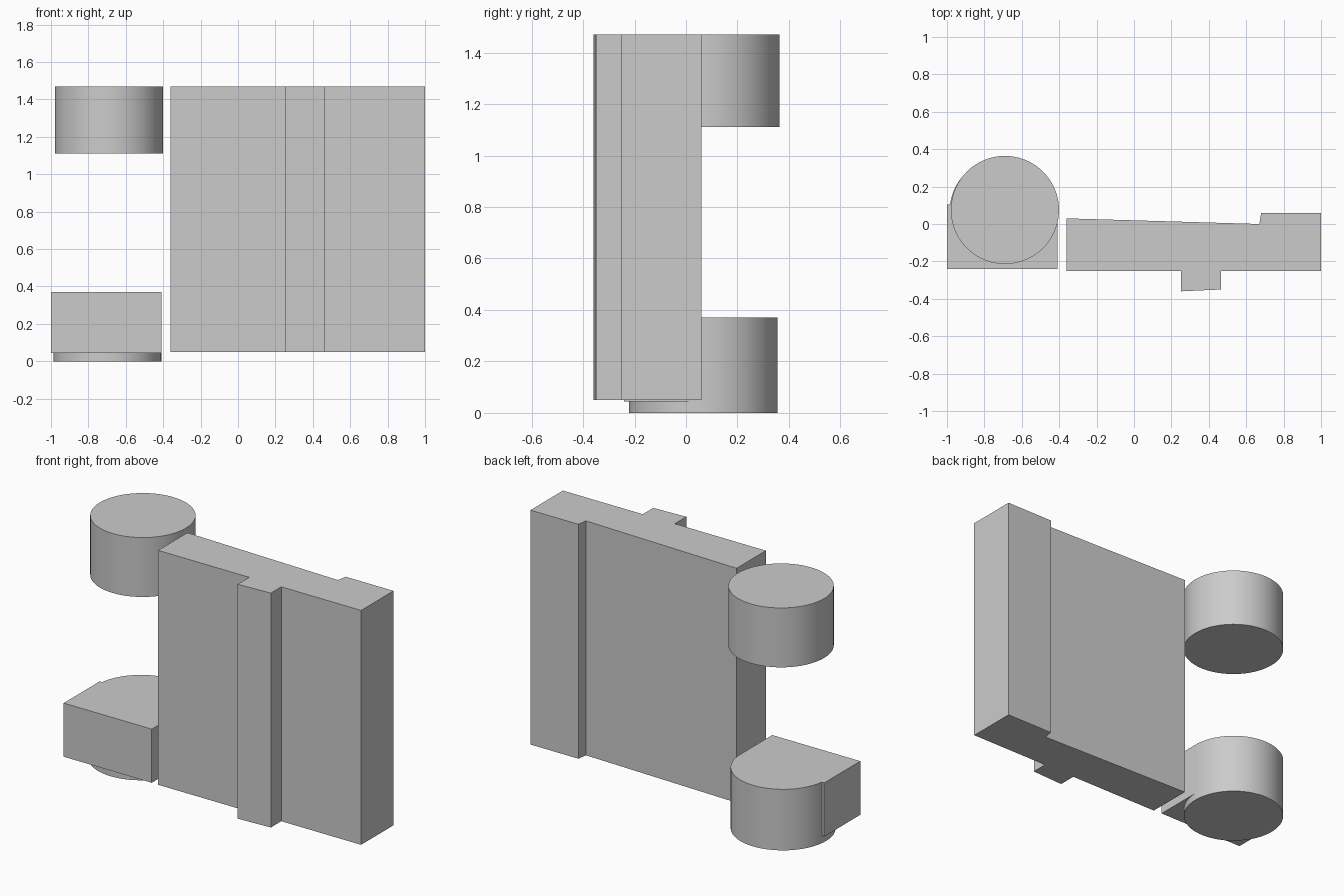
import bpy
import bmesh
import math

cube = bpy.data.objects.get("Cube")
if cube:
    bpy.data.objects.remove(cube, do_unlink=True)

grey = bpy.data.materials.new("plain grey")
grey.use_nodes = True
colour = (0.6, 0.6, 0.6, 1)
grey.diffuse_color = colour
grey.node_tree.nodes["Principled BSDF"].inputs["Base Color"].default_value = colour


def arc(cx, cy, r, start, end, steps):
    """Points along a circular arc, angles in radians."""
    angles = [start + (end - start) * i / steps for i in range(steps + 1)]
    return [(cx + r * math.cos(a), cy + r * math.sin(a)) for a in angles]


def extrude_profile(name, outline, bottom, top):
    """Raise a counter-clockwise plan outline from bottom to top."""
    bm = bmesh.new()
    face = bm.faces.new([bm.verts.new((x, y, bottom)) for x, y in outline])
    raised = bmesh.ops.extrude_face_region(bm, geom=[face])["geom"]
    verts = [g for g in raised if isinstance(g, bmesh.types.BMVert)]
    bmesh.ops.translate(bm, verts=verts, vec=(0, 0, top - bottom))
    bmesh.ops.recalc_face_normals(bm, faces=bm.faces)
    mesh = bpy.data.meshes.new(name)
    bm.to_mesh(mesh)
    bm.free()
    mesh.materials.append(grey)
    obj = bpy.data.objects.new(name, mesh)
    bpy.context.collection.objects.link(obj)
    bpy.ops.object.select_all(action="DESELECT")
    obj.select_set(True)
    bpy.context.view_layer.objects.active = obj
    bpy.ops.object.shade_smooth_by_angle(angle=math.radians(20))
    return obj


# Upright panel with a front rib and a thicker rear edge
panel = [(-0.36, -0.25), (0.25, -0.25), (0.25, -0.36), (0.465, -0.35),
         (0.465, -0.25), (1, -0.25), (1, 0.06), (0.68, 0.06),
         (0.67, 0), (-0.36, 0.03)]
extrude_profile("panel", panel, 0.05, 1.47)

# Upper round knuckle
full = 2 * math.pi
extrude_profile("upper_knuckle", arc(-0.69, 0.075, 0.289, 0, full, 96)[:-1], 1.11, 1.47)

# Lower knuckle: square front blended into a round back
cx, cy, r = -0.698, 0.067, 0.288
shoulder = 0.105
end = math.pi - math.asin((shoulder - cy) / r)
block = [(-1, -0.24), (cx + r, -0.24)] + arc(cx, cy, r, 0, end, 48) + [(-1, shoulder)]
extrude_profile("lower_knuckle", block, 0.045, 0.37)

# Round foot under the lower knuckle
extrude_profile("foot", arc(cx, cy, r, 0, full, 96)[:-1], 0, 0.045)
